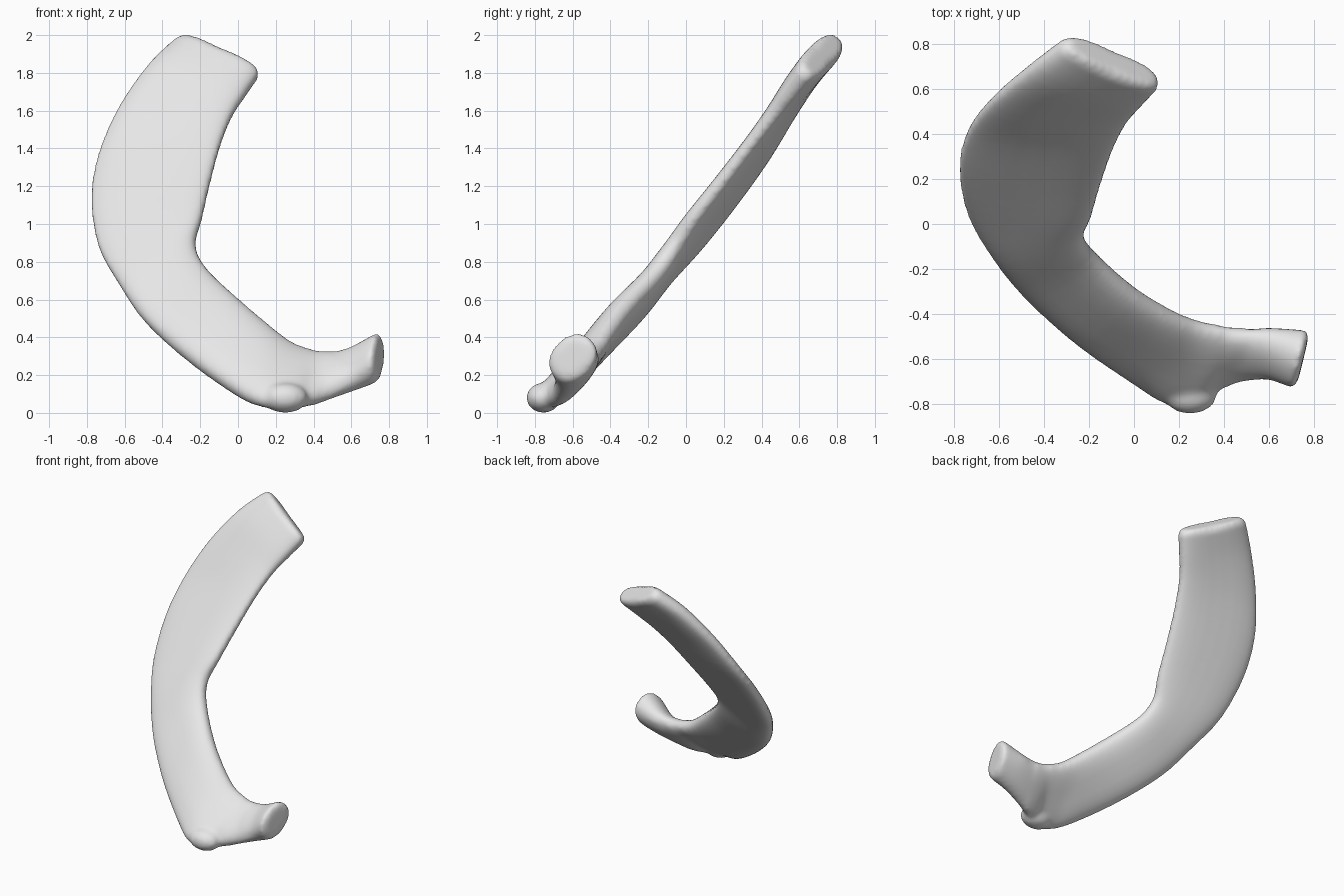
import bpy, bmesh, math
from mathutils import Vector

if "Cube" in bpy.data.objects:
    bpy.data.objects.remove(bpy.data.objects["Cube"])

bone = bpy.data.materials.new("bone grey")
bone.diffuse_color = (0.8, 0.8, 0.8, 1)
bone.use_nodes = True
bone.node_tree.nodes["Principled BSDF"].inputs["Base Color"].default_value = bone.diffuse_color

# Stations along the blade: outer edge xyz, inner edge xyz, half thickness
STATIONS = [
    (-.33, .80, 1.975, .108, .615, 1.78, .08),
    (-.475, .69, 1.84, .04, .54, 1.68, .075),
    (-.63, .56, 1.62, -.03, .455, 1.57, .066),
    (-.74, .42, 1.37, -.09, .335, 1.42, .062),
    (-.778, .25, 1.13, -.145, .18, 1.22, .064),
    (-.74, .05, .88, -.19, .03, 1.03, .066),
    (-.63, -.14, .68, -.224, -.06, .89, .068),
    (-.49, -.31, .48, -.165, -.15, .76, .074),
    (-.26, -.515, .275, 0, -.30, .60, .08),
    (0, -.70, .095, .16, -.395, .46, .078),
    (.13, -.785, .045, .28, -.44, .365, .072),
    (.25, -.80, .035, .38, -.46, .325, .066),
    (.34, -.74, .04, .44, -.475, .315, .066),
    (.45, -.695, .07, .51, -.48, .315, .068),
    (.60, -.675, .135, .62, -.48, .335, .084),
    (.708, -.70, .195, .755, -.50, .388, .115),
]
STEPS, SIDES = 4, 28


def spline(a, b, c, d, t):
    return 0.5 * (2 * b + (c - a) * t + (2 * a - 5 * b + 4 * c - d) * t * t
                  + (3 * b - a - 3 * c + d) * t ** 3)


def smooth_stations():
    rows, n = [], len(STATIONS)
    for i in range(n - 1):
        quad = [STATIONS[min(max(i + k, 0), n - 1)] for k in (-1, 0, 1, 2)]
        for s in range(STEPS):
            rows.append([spline(*v, s / STEPS) for v in zip(*quad)])
    rows.append(list(STATIONS[-1]))
    return [(Vector(r[:3]), Vector(r[3:6]), r[6]) for r in rows]


def power(v, e):
    return math.copysign(abs(v) ** e, v)


# Curved blade, neck and head as one loft with rounded ends
bm = bmesh.new()
rows = smooth_stations()
mids = [(o + i) / 2 for o, i, t in rows]
last = len(rows) - 1


def ring(k, scale=1.0, push=0.0):
    o, i, t = rows[k]
    along = (mids[min(k + 1, last)] - mids[max(k - 1, 0)]).normalized()
    # the head turns to face sideways
    turn = max(0, 1 - (last - k) / STEPS)
    along = along.lerp(Vector((.98, -.12, .12)), turn).normalized()
    half = (i - o) / 2
    thick = along.cross(half).normalized() * t
    soft = 0.75 if k < last - 2 * STEPS else 0.92
    verts = []
    for s in range(SIDES):
        a = 2 * math.pi * s / SIDES
        p = half * power(math.cos(a), soft) + thick * power(math.sin(a), soft)
        # the rounded ends shrink by an even margin
        shrink = 1 - (1 - scale) * t / max(p.length, 1e-4)
        verts.append(bm.verts.new(mids[k] + p * shrink + along * push))
    return verts


rings = [ring(0, .45, -.038), ring(0, .8, -.028)]
rings += [ring(k) for k in range(last + 1)]
rings += [ring(last, .85, .016), ring(last, .6, .022)]
for a, b in zip(rings, rings[1:]):
    for s in range(SIDES):
        n = (s + 1) % SIDES
        bm.faces.new((a[s], a[n], b[n], b[s]))
bm.faces.new(rings[0])
bm.faces.new(rings[-1])

# Rounded knob below the neck
knob = bmesh.ops.create_uvsphere(bm, u_segments=24, v_segments=14, radius=1)
for v in knob["verts"]:
    v.co = Vector((v.co.x * .12, v.co.y * .09, v.co.z * .08)) + Vector((.25, -.755, .08))
bmesh.ops.recalc_face_normals(bm, faces=bm.faces)

mesh = bpy.data.meshes.new("curved_bone")
bm.to_mesh(mesh)
bm.free()
mesh.materials.append(bone)
obj = bpy.data.objects.new("curved_bone", mesh)
bpy.context.collection.objects.link(obj)

# Fuse the knob into the blade and soften the seam
remesh = obj.modifiers.new("fuse", 'REMESH')
remesh.mode = 'VOXEL'
remesh.voxel_size = 0.016
remesh.use_smooth_shade = True
soften = obj.modifiers.new("soften", 'SMOOTH')
soften.factor = 0.5
soften.iterations = 6
